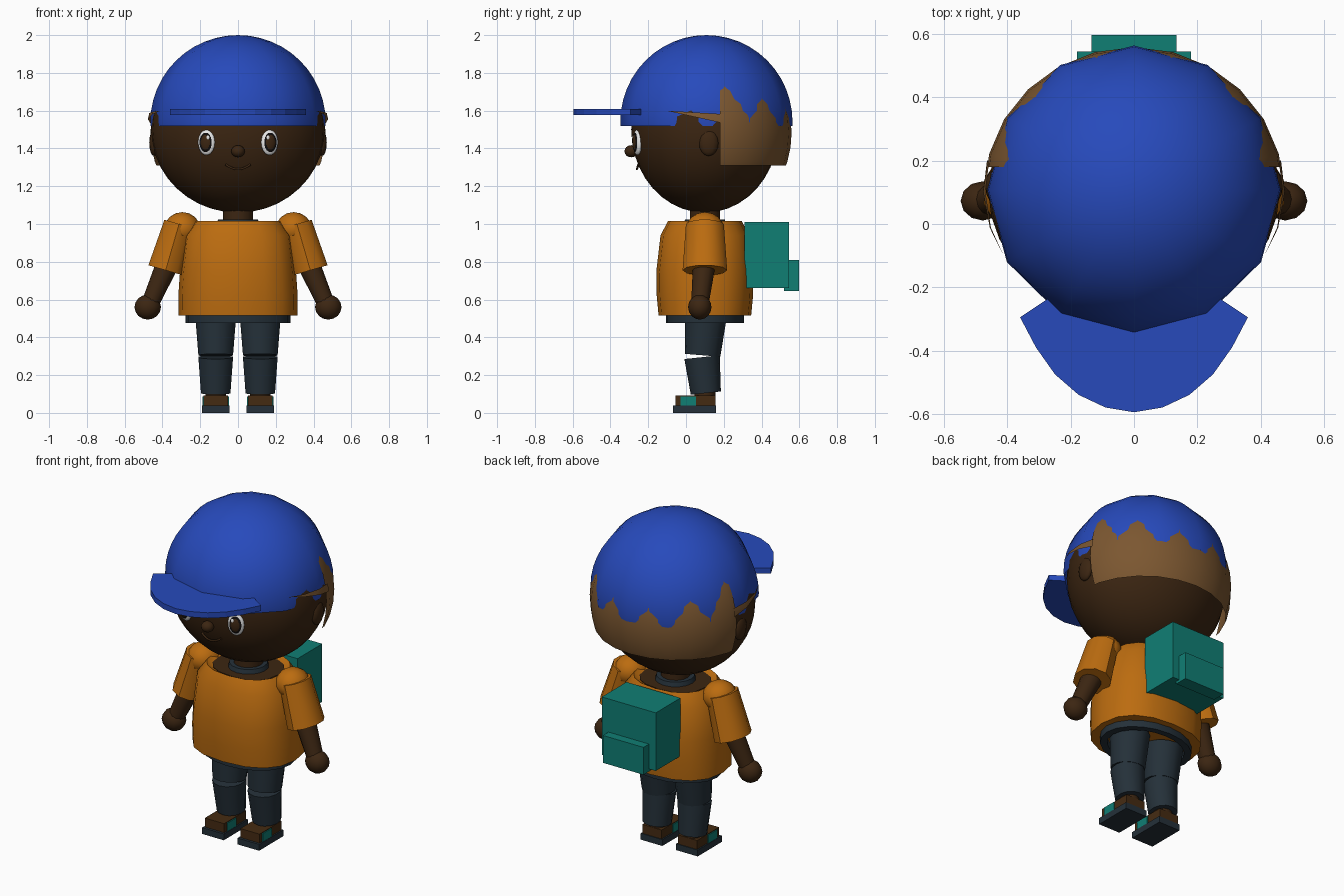
import bpy, bmesh, math
from mathutils import Vector, Matrix

if "Cube" in bpy.data.objects:
    bpy.data.objects.remove(bpy.data.objects["Cube"])


def material(name, r, g, b):
    m = bpy.data.materials.new(name)
    m.use_nodes = True
    m.diffuse_color = (r, g, b, 1)
    m.node_tree.nodes["Principled BSDF"].inputs["Base Color"].default_value = (r, g, b, 1)
    return m


BLUE = material("cap blue", 0.02, 0.068, 0.5)
SKIN = material("dark skin", 0.045, 0.019, 0.006)
HAIR = material("hair brown", 0.2, 0.095, 0.03)
ORANGE = material("shirt orange", 0.5, 0.15, 0.005)
SLATE = material("trouser slate", 0.018, 0.03, 0.041)
TEAL = material("pack teal", 0.005, 0.21, 0.175)
SHOE = material("shoe brown", 0.06, 0.024, 0.006)
WHITE = material("eye white", 0.8, 0.8, 0.8)
BLACK = material("black", 0.005, 0.004, 0.004)
CY = 0.1  # depth of the body axis


def finish(name, bm, mat, smooth=40):
    bmesh.ops.recalc_face_normals(bm, faces=bm.faces)
    me = bpy.data.meshes.new(name)
    bm.to_mesh(me)
    bm.free()
    me.materials.append(mat)
    ob = bpy.data.objects.new(name, me)
    bpy.context.collection.objects.link(ob)
    if smooth:
        bpy.ops.object.select_all(action="DESELECT")
        ob.select_set(True)
        bpy.context.view_layer.objects.active = ob
        bpy.ops.object.shade_smooth_by_angle(angle=math.radians(smooth))
    return ob


def ball(name, mat, loc, rad, seg=24, rings=16, turn=0, cuts=()):
    """Ellipsoid; each cut is (point, normal) and keeps the side of the normal."""
    bm = bmesh.new()
    bmesh.ops.create_uvsphere(bm, u_segments=seg, v_segments=rings, radius=1)
    bm.transform(Matrix.Translation(loc) @ Matrix.Rotation(turn, 4, "Z") @ Matrix.Diagonal((*rad, 1)))
    for co, no in cuts:
        bmesh.ops.bisect_plane(bm, geom=bm.verts[:] + bm.edges[:] + bm.faces[:],
                               plane_co=co, plane_no=no, clear_inner=True)
    return finish(name, bm, mat, 60)


def box(name, mat, lo, hi):
    lo, hi = Vector(lo), Vector(hi)
    bm = bmesh.new()
    bmesh.ops.create_cube(bm, size=1)
    bm.transform(Matrix.Translation((lo + hi) / 2) @ Matrix.Diagonal((*(hi - lo), 1)))
    return finish(name, bm, mat, 0)


def limb(name, mat, a, b, ra, rb, seg=12, flat=1.0):
    """Tapered cylinder from a to b; flat scales the depth."""
    a, b = Vector(a), Vector(b)
    d = b - a
    bm = bmesh.new()
    bmesh.ops.create_cone(bm, cap_ends=True, segments=seg, radius1=ra, radius2=rb, depth=d.length)
    tilt = Vector((0, 0, 1)).rotation_difference(d).to_matrix().to_4x4()
    bm.transform(Matrix.Translation((a + b) / 2) @ tilt @ Matrix.Diagonal((1, flat, 1, 1)))
    return finish(name, bm, mat)


def loft(name, mat, rings, seg=16, power=2.0, caps=(True, True), closed=False):
    """Skin of superellipse rings given as (z, rx, ry)."""
    bm = bmesh.new()
    loops = []
    for z, rx, ry in rings:
        loop = []
        for i in range(seg):
            t = math.tau * i / seg
            c, s = math.cos(t), math.sin(t)
            loop.append(bm.verts.new((rx * math.copysign(abs(c) ** (2 / power), c),
                                      CY + ry * math.copysign(abs(s) ** (2 / power), s), z)))
        loops.append(loop)
    pairs = list(zip(loops, loops[1:])) + ([(loops[-1], loops[0])] if closed else [])
    for p, q in pairs:
        for i in range(seg):
            j = (i + 1) % seg
            bm.faces.new((p[i], p[j], q[j], q[i]))
    if caps[0]:
        bm.faces.new(loops[0])
    if caps[1]:
        bm.faces.new(loops[-1])
    return finish(name, bm, mat)


# Head, nose and neck
ball("head", SKIN, (0, CY, 1.5), (0.46, 0.39, 0.44), 32, 20)
ball("nose", SKIN, (0, -0.29, 1.385), (0.036, 0.036, 0.032), 12, 8)
limb("neck", SKIN, (0, CY, 0.98), (0, CY, 1.1), 0.08, 0.08, 16)

# Mouth
cu = bpy.data.curves.new("mouth", "CURVE")
cu.dimensions = "3D"
cu.bevel_depth = 0.006
cu.bevel_resolution = 1
line = cu.splines.new("POLY")
line.points.add(8)
for i, p in enumerate(line.points):
    u = i / 4 - 1
    p.co = (0.065 * u, -0.26 + 0.008 * u * u, 1.29 + 0.025 * u * u, 1)
cu.materials.append(SKIN)
bpy.context.collection.objects.link(bpy.data.objects.new("mouth", cu))

# Hair shell behind the head, tucked under the cap
HC, HR = (0, CY + 0.003, 1.483), (0.474, 0.456, 0.495)
ball("hair_back", HAIR, HC, HR, 24, 20,
     cuts=[((0, 0.18, 0), (0, 1, 0)), ((0, 0, 1.31), (0, 0, 1))])
ball("hair_side_strips", HAIR, HC, (0.482, 0.456, 0.495), 24, 20,
     cuts=[((0, 0.2, 0), (0, -1, 0)), ((0, -0.06, 1.59), (0, 0.22, 1)),
           ((0, -0.06, 1.597), (0, -0.06, -1))])

# Cap crown and visor
ball("cap_crown", BLUE, (0, CY + 0.008, 1.54), (0.464, 0.456, 0.46), 12, 24,
     cuts=[((0, 0, 1.52), (0, 0, 1))])
bm = bmesh.new()
half = [(0.27, -0.235), (0.36, -0.295), (0.31, -0.39), (0.25, -0.475), (0.175, -0.54), (0.09, -0.58)]
outline = half + [(0, -0.595)] + [(-x, y) for x, y in reversed(half)]
visor = bm.faces.new([bm.verts.new((x, y, 1.577)) for x, y in outline])
top = bmesh.ops.extrude_face_region(bm, geom=[visor])
bmesh.ops.translate(bm, vec=(0, 0, 0.033), verts=[v for v in top["geom"] if isinstance(v, bmesh.types.BMVert)])
finish("cap_visor", bm, BLUE, 0)

# Shirt, chest in the neck opening, collar and waistband
loft("shirt", ORANGE, [(0.515, 0.315, 0.245), (0.62, 0.316, 0.255), (0.75, 0.307, 0.257),
                       (0.94, 0.285, 0.235), (1.015, 0.23, 0.195), (0.995, 0.2, 0.165)], 16, 2.4)
loft("chest", SKIN, [(0.97, 0.19, 0.16), (1.0, 0.2, 0.165)], 16, 2.4)
loft("collar", SLATE, [(0.99, 0.115, 0.115), (1.025, 0.105, 0.105), (1.025, 0.08, 0.08)], 16)
loft("waistband", SLATE, [(0.475, 0.277, 0.207), (0.53, 0.277, 0.207),
                          (0.53, 0.235, 0.17), (0.475, 0.235, 0.17)], 20,
     caps=(False, False), closed=True)

# Backpack
box("backpack", TEAL, (-0.18, 0.31, 0.66), (0.18, 0.545, 1.01))
box("backpack_pocket", TEAL, (-0.135, 0.52, 0.645), (0.135, 0.598, 0.81))

# Paired parts
for s, side in ((1, "left"), (-1, "right")):
    ball(side + "_ear", SKIN, (s * 0.445, 0.12, 1.43), (0.025, 0.052, 0.07), 12, 8)

    # Eye layers, turned to follow the face
    a = s * math.radians(19)
    out = Vector((math.sin(a), -math.cos(a), 0))
    eye = Vector((s * 0.167, -0.257, 1.432))
    ball(side + "_eye_white", WHITE, eye, (0.047, 0.02, 0.068), 20, 12, a)
    ball(side + "_eye_rim", BLACK, eye + out * 0.006, (0.038, 0.018, 0.056), 20, 12, a)
    ball(side + "_iris", SKIN, eye + out * 0.009, (0.032, 0.017, 0.048), 20, 12, a)
    ball(side + "_eye_glint", WHITE, eye + out * 0.024 + Vector((-s * 0.015, 0, 0.025)),
         (0.01, 0.005, 0.013), 10, 6, a)

    # Arm
    ball(side + "_shoulder", ORANGE, (s * 0.295, CY, 0.975), (0.095, 0.1, 0.088), 12, 8)
    limb(side + "_sleeve", ORANGE, (s * 0.383, CY, 0.755), (s * 0.312, CY, 1.0), 0.1, 0.085, 10, 1.18)
    limb(side + "_forearm", SKIN, (s * 0.36, CY, 0.82), (s * 0.46, 0.075, 0.59), 0.062, 0.047, 12)
    ball(side + "_hand", SKIN, (s * 0.478, 0.073, 0.56), (0.07, 0.062, 0.066), 12, 8)

    # Leg in two pieces, parted at the knee
    x = s * 0.118
    limb(side + "_thigh", SLATE, (x, 0.088, 0.305), (x, 0.105, 0.515), 0.094, 0.111, 14)
    limb(side + "_shin", SLATE, (x, 0.105, 0.105), (x, 0.085, 0.295), 0.08, 0.094, 14)
    limb(side + "_ankle", SKIN, (x, CY, 0.06), (x, CY, 0.12), 0.055, 0.055, 12)

    # Shoe with side patches
    box(side + "_sole", SLATE, (x - 0.072, -0.07, 0), (x + 0.072, 0.16, 0.038))
    box(side + "_shoe", SHOE, (x - 0.064, -0.055, 0.038), (x + 0.064, 0.155, 0.092))
    box(side + "_shoe_patch", TEAL, (x - 0.07, -0.03, 0.038), (x + 0.07, 0.053, 0.088))
